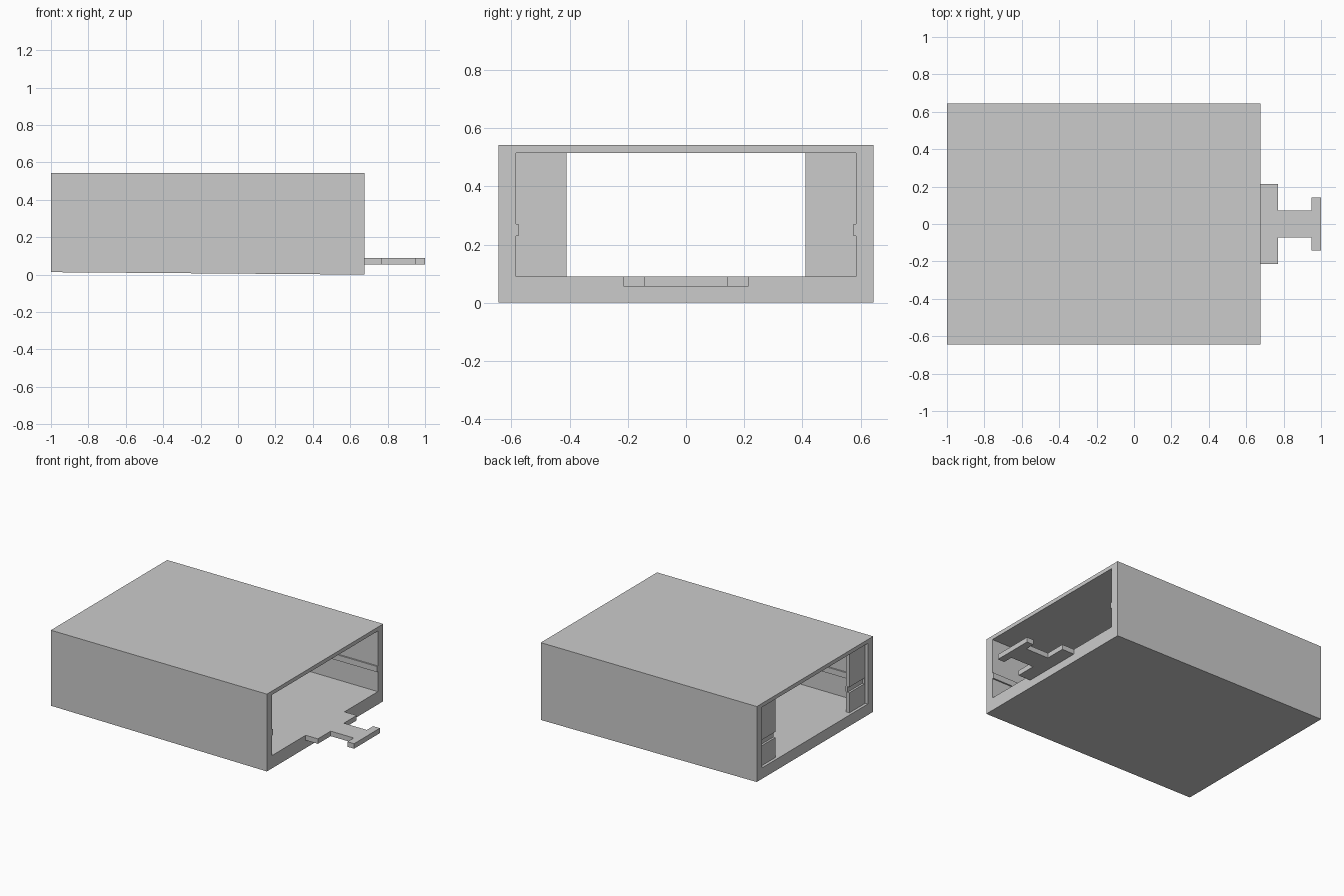
import bpy, bmesh

if "Cube" in bpy.data.objects:
    bpy.data.objects.remove(bpy.data.objects["Cube"])

X0, X1 = -1.0, 0.675          # back and front of the sleeve
W, H = 0.644, 0.542           # outer half width and height
IW, IZ0, IZ1 = 0.585, 0.09, 0.515


def finish(name, bm):
    bmesh.ops.recalc_face_normals(bm, faces=bm.faces)
    me = bpy.data.meshes.new(name)
    bm.to_mesh(me)
    bm.free()
    ob = bpy.data.objects.new(name, me)
    bpy.context.collection.objects.link(ob)
    return ob


def box(name, x, y, z):
    bm = bmesh.new()
    bmesh.ops.create_cube(bm, size=1)
    for v in bm.verts:
        for i, r in enumerate((x, y, z)):
            v.co[i] = r[0] if v.co[i] < 0 else r[1]
    return finish(name, bm)


# Open-ended rectangular sleeve, underside slightly sloped
bm = bmesh.new()


def ring(x, w, z0, z1):
    return [bm.verts.new((x, y, z)) for y, z in ((-w, z0), (w, z0), (w, z1), (-w, z1))]


loops = [ring(X0, W, 0.013, H), ring(X1, W, 0, H),
         ring(X1, IW, IZ0, IZ1), ring(X0, IW, IZ0, IZ1)]
for k in range(4):
    a, b = loops[k], loops[(k + 1) % 4]
    for i in range(4):
        j = (i + 1) % 4
        bm.faces.new((a[i], a[j], b[j], b[i]))
finish("sleeve", bm)

# Stepped tongue flush with the floor
half = [(X1, 0.215), (0.77, 0.215), (0.77, 0.073), (0.948, 0.073), (0.948, 0.143), (1.0, 0.143)]
outline = half + [(x, -y) for x, y in reversed(half)]
bm = bmesh.new()
face = bm.faces.new([bm.verts.new((x, y, 0.055)) for x, y in outline])
ext = bmesh.ops.extrude_face_region(bm, geom=[face])
bmesh.ops.translate(bm, vec=(0, 0, IZ0 - 0.055),
                    verts=[v for v in ext["geom"] if isinstance(v, bmesh.types.BMVert)])
finish("tongue", bm)

# Rear stop plates and side rails, on both sides
for side, s in (("left", -1), ("right", 1)):
    def span(a, b):
        return sorted((s * a, s * b))
    box(side + "_upper_stop", (-0.98, -0.955), span(0.41, IW), (0.27, IZ1))
    box(side + "_lower_stop", (-0.98, -0.955), span(0.41, IW), (IZ0, 0.23))
    box(side + "_stop_web", (-0.965, -0.95), span(0.41, IW), (0.23, 0.27))
    box(side + "_rail", (-0.98, X1), span(0.575, IW), (0.23, 0.27))
